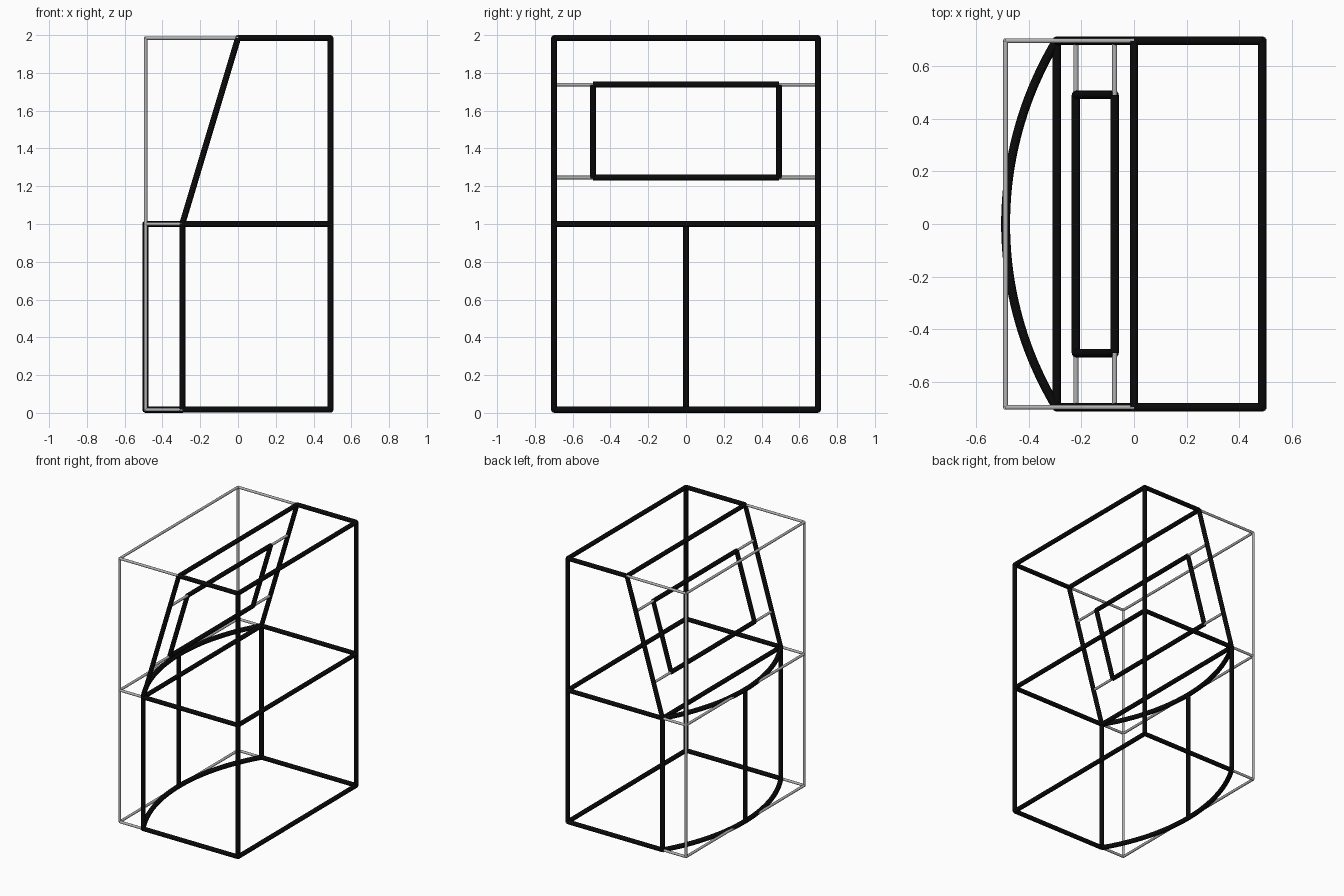
import bpy
from math import cos, sin, asin

cube = bpy.data.objects.get("Cube")
if cube:
    bpy.data.objects.remove(cube, do_unlink=True)


def material(name, rgb):
    m = bpy.data.materials.new(name)
    m.use_nodes = True
    m.diffuse_color = (*rgb, 1)
    m.node_tree.nodes["Principled BSDF"].inputs["Base Color"].default_value = (*rgb, 1)
    return m


BLACK = material("black bar", (0.003, 0.003, 0.003))
GREY = material("grey guide", (0.45, 0.45, 0.45))
THICK, THIN = 0.016, 0.0095


def rods(name, paths, radius, mat):
    """Round rods with flat ends, one along each path of points."""
    curve = bpy.data.curves.new(name, "CURVE")
    curve.dimensions = "3D"
    curve.bevel_depth = radius
    curve.bevel_resolution = 6
    curve.use_fill_caps = True
    for path in paths:
        spline = curve.splines.new("POLY")
        spline.points.add(len(path) - 1)
        for point, co in zip(spline.points, path):
            point.co = (*co, 1)
    curve.materials.append(mat)
    obj = bpy.data.objects.new(name, curve)
    bpy.context.collection.objects.link(obj)
    bpy.ops.object.select_all(action="DESELECT")
    obj.select_set(True)
    bpy.context.view_layer.objects.active = obj
    bpy.ops.object.convert(target="MESH")
    bpy.ops.object.shade_smooth_by_angle()


# Main dimensions along the rod centre lines
BACK, EDGE, RIDGE, BOW = 0.489, -0.295, 0.0, -0.489
SIDE, PANE = 0.698, 0.492
LOW, MID, TOP = 0.017, 1.0, 1.984
SIDES = (-1, 1)


def slant(z):
    return EDGE + (RIDGE - EDGE) * (z - MID) / (TOP - MID)


def across(x, z, half=SIDE):
    return [(x, -half, z), (x, half, z)]


def along(x0, x1, z):
    return [[(x0, s * SIDE, z), (x1, s * SIDE, z)] for s in SIDES]


def upright(x, z0, z1):
    return [[(x, s * SIDE, z0), (x, s * SIDE, z1)] for s in SIDES]


# Bowed front of the lower half
sagitta = EDGE - BOW
bow_radius = (SIDE ** 2 + sagitta ** 2) / (2 * sagitta)
half_angle = asin(SIDE / bow_radius)


def bow(z):
    angles = [half_angle * i / 24 for i in range(-24, 25)]
    return [(BOW + bow_radius * (1 - cos(a)), bow_radius * sin(a), z) for a in angles]


rods("bowed_rails", [bow(LOW), bow(MID)], THICK + 0.001, BLACK)
rods("bow_centre_post", [[(BOW, 0, LOW), (BOW, 0, MID)]], THICK, BLACK)

# Lower and upper frame
rods("base_rails", along(EDGE, BACK, LOW) + [across(BACK, LOW)], THICK, BLACK)
rods("middle_rails", along(EDGE, BACK, MID) + [across(EDGE, MID), across(BACK, MID)], THICK, BLACK)
rods("top_rails", along(RIDGE, BACK, TOP) + [across(RIDGE, TOP), across(BACK, TOP)], THICK, BLACK)
rods("back_posts", upright(BACK, LOW, TOP), THICK, BLACK)
rods("front_posts", upright(EDGE, LOW, MID), THICK, BLACK)
rods("slanted_posts", [[(EDGE, s * SIDE, MID), (RIDGE, s * SIDE, TOP)] for s in SIDES], THICK, BLACK)

# Window frame lying in the slanted plane
PANE_LOW, PANE_TOP = MID + (TOP - MID) / 4, MID + (TOP - MID) * 3 / 4
levels = (PANE_LOW, PANE_TOP)
rods("window_frame",
     [across(slant(z), z, PANE) for z in levels]
     + [[(slant(z), s * PANE, z) for z in levels] for s in SIDES], THICK, BLACK)
rods("window_guides",
     [[(slant(z), s * PANE, z), (slant(z), s * SIDE, z)] for z in levels for s in SIDES], THIN, GREY)

# Thin guide box completing the cut-away corner
rods("guide_posts", upright(BOW, LOW, TOP), THIN, GREY)
rods("guide_rails", [across(BOW, z) for z in (LOW, MID, TOP)], THIN, GREY)
rods("guide_side_rails",
     along(BOW, EDGE, LOW) + along(BOW, EDGE, MID) + along(BOW, RIDGE, TOP), THIN, GREY)
